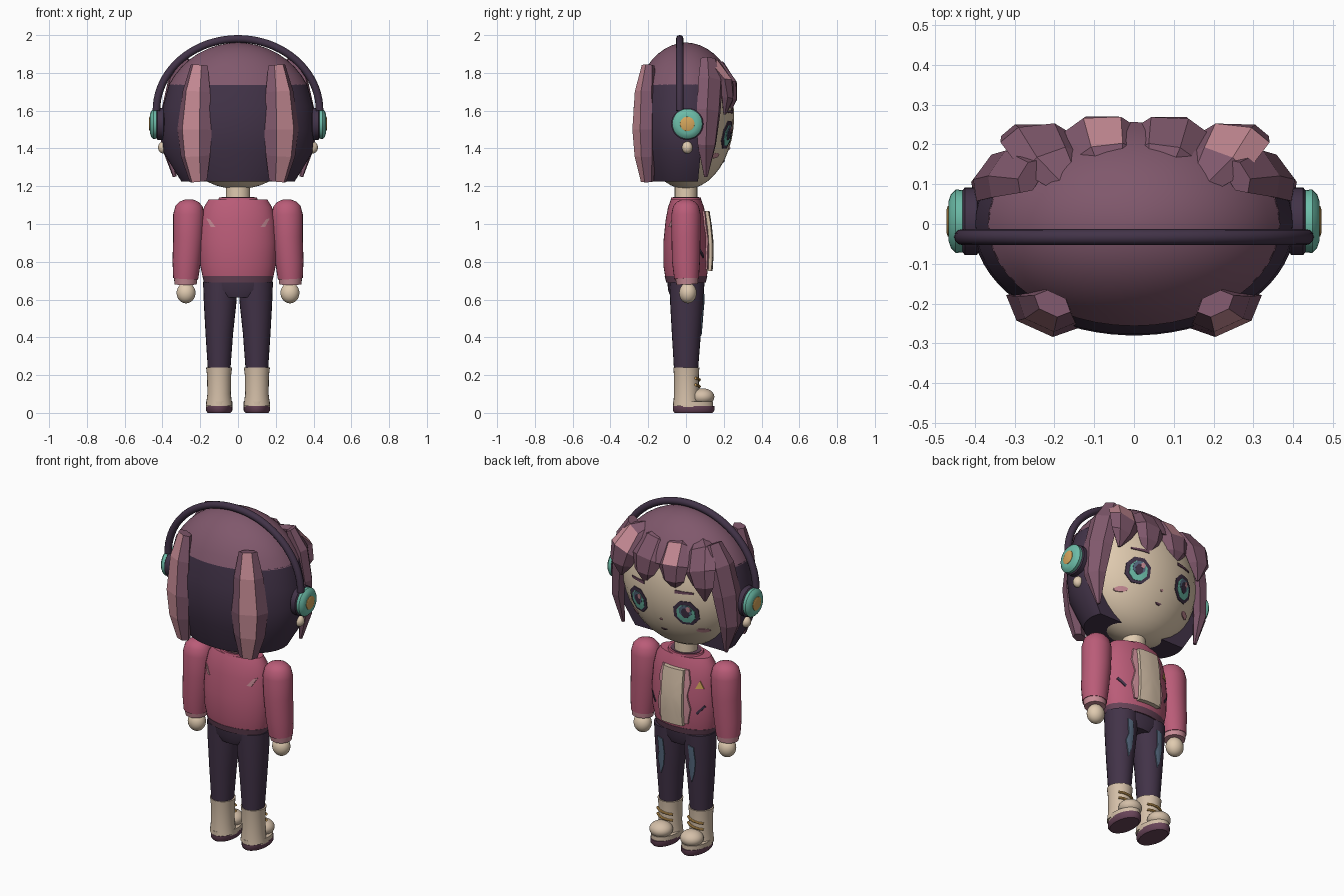
import bpy, bmesh
from math import sin, cos, pi, radians
from mathutils import Vector, Matrix
from mathutils.bvhtree import BVHTree

cube = bpy.data.objects.get("Cube")
if cube:
    bpy.data.objects.remove(cube, do_unlink=True)


def material(name, r, g, b):
    lin = [(c / 255 / 12.92) if c < 11 else ((c / 255 + 0.055) / 1.055) ** 2.4 for c in (r, g, b)]
    m = bpy.data.materials.new(name)
    m.use_nodes = True
    m.diffuse_color = (*lin, 1)
    m.node_tree.nodes["Principled BSDF"].inputs["Base Color"].default_value = (*lin, 1)
    return m


SKIN = material("skin", 224, 203, 176)
CREAM = material("cream", 212, 191, 168)
JACKET = material("jacket pink", 186, 92, 120)
MAUVE = material("hair mauve", 128, 88, 108)
DARK = material("dark plum", 66, 51, 72)
PINK = material("light pink", 200, 140, 150)
TEAL = material("teal", 108, 188, 168)
GOLD = material("gold", 214, 166, 92)
DENIM = material("denim blue", 86, 106, 128)
SOLE = material("sole plum", 104, 68, 88)


def finish(name, bm, mat, angle=40, stripe=None):
    """Make the object; faces pointing along the stripe direction turn pink."""
    bmesh.ops.recalc_face_normals(bm, faces=bm.faces)
    if stripe:
        way = Vector(stripe).normalized()
        for f in bm.faces:
            f.normal_update()
            if len(f.verts) == 4 and f.normal.dot(way) > 0.87:
                f.material_index = 1
    me = bpy.data.meshes.new(name)
    bm.to_mesh(me)
    bm.free()
    me.materials.append(mat)
    if stripe:
        me.materials.append(PINK)
    if angle:
        me.polygons.foreach_set("use_smooth", [True] * len(me.polygons))
        me.set_sharp_from_angle(angle=radians(angle))
    ob = bpy.data.objects.new(name, me)
    bpy.context.scene.collection.objects.link(ob)
    return ob


def sweep(name, mat, path, n=24, side=(1, 0, 0), arc=None, angle=40, stripe=None):
    """Skin elliptical rings (x, y, z, half width, half depth) along a path."""
    bm = bmesh.new()
    pts = [Vector(p[:3]) for p in path]
    rings = []
    for i, p in enumerate(path):
        t = (pts[min(i + 1, len(pts) - 1)] - pts[max(i - 1, 0)]).normalized()
        nor = t.cross(Vector(side)).normalized()
        sid = nor.cross(t)
        start, end = arc or (0, 2 * pi * (n - 1) / n)
        angles = [start + (end - start) * k / (n - 1) for k in range(n)]
        rings.append([bm.verts.new(pts[i] + sid * p[3] * cos(a) + nor * p[4] * sin(a)) for a in angles])
    for a, b in zip(rings, rings[1:]):
        for k in range(n):
            j = (k + 1) % n
            bm.faces.new((a[k], a[j], b[j], b[k]))
    bm.faces.new(rings[0])
    bm.faces.new(rings[-1])
    return finish(name, bm, mat, angle, stripe)


def ball(name, mat, centre, radii):
    bm = bmesh.new()
    mtx = Matrix.Translation(centre) @ Matrix.Diagonal((*radii, 1))
    bmesh.ops.create_uvsphere(bm, u_segments=32, v_segments=20, radius=1, matrix=mtx)
    return finish(name, bm, mat)


def oval(cx, cz, rx, rz, n=8):
    return [(cx + rx * cos(2 * pi * (k + 0.5) / n), cz + rz * sin(2 * pi * (k + 0.5) / n)) for k in range(n)]


def plate(name, mat, target, outline, lift=0.005, front=1, cuts=3):
    """Lay a thin plate with the given x, z outline on a part's surface."""
    me = target.data
    tree = BVHTree.FromPolygons([v.co for v in me.vertices], [p.vertices[:] for p in me.polygons])
    pts = []
    for a, b in zip(outline, outline[1:] + outline[:1]):
        pts += [Vector(a).lerp(Vector(b), k / cuts) for k in range(cuts)]
    mid = sum(pts, Vector((0, 0))) / len(pts)
    bm = bmesh.new()

    def drop(p, up):
        hit = tree.ray_cast(Vector((p.x, 2 * front, p.y)), Vector((0, -front, 0)))[0]
        return bm.verts.new((p.x, (hit.y if hit else 0) + up * front, p.y))

    core = drop(mid, lift)
    rings = [[drop(mid.lerp(p, f), up) for p in pts] for f, up in ((0.5, lift), (1, lift), (1, -0.002))]
    for k in range(len(pts)):
        j = (k + 1) % len(pts)
        bm.faces.new((core, rings[0][k], rings[0][j]))
        for a, b in zip(rings, rings[1:]):
            bm.faces.new((a[k], a[j], b[j], b[k]))
    return finish(name, bm, mat)


# Head, neck and hair shells
head = ball("head", SKIN, (0, 0, 1.57), (0.375, 0.255, 0.385))
sweep("neck", SKIN, [(0, 0, 1.1, 0.064, 0.06), (0, 0, 1.24, 0.064, 0.06)])
dome = [radians(a) for a in (26.8, 35, 43, 51, 59, 67, 75, 82, 87, 89.5)]
sweep("hair_crown", MAUVE, [(0, 0, 1.55 + 0.41 * sin(a), 0.412 * cos(a), 0.287 * cos(a)) for a in dome], n=48)
sweep("hair_back", DARK, [(0, 0, 1.225, 0.3, 0.215), (0, 0, 1.38, 0.395, 0.265), (0, 0, 1.5, 0.405, 0.28),
                          (0, 0, 1.62, 0.398, 0.277), (0, 0, 1.74, 0.365, 0.253)],
      n=40, arc=(pi - 0.3, 2 * pi + 0.3))

# Fringe locks fan out over the forehead
for i, (x, tip, stripe) in enumerate(((-0.245, 1.57, None), (-0.08, 1.6, (-0.1, 0.7, 0.7)),
                                      (0.09, 1.58, None), (0.25, 1.58, (0.3, 0.7, 0.7)))):
    y = 0.235 - abs(x) * 0.12
    sweep(f"fringe_lock_{i + 1}", MAUVE,
          [(x * 0.65, 0.1, 1.86, 0.04, 0.02), (x * 0.85, y - 0.05, 1.83, 0.08, 0.04),
           (x, y + 0.01, 1.74, 0.095, 0.04), (x * 1.08, y + 0.015, 1.66, 0.07, 0.034),
           (x * 1.1, y, tip, 0.008, 0.008)], n=6, angle=0, stripe=stripe)

# Face: eyes, brows, cheeks, nose and mouth
plate("nose", PINK, head, oval(0, 1.4, 0.008, 0.006), 0.006)
plate("mouth", SOLE, head, [(-0.02, 1.335), (0.02, 1.335), (0.01, 1.325), (-0.01, 1.325)])

# Jacket and shirt
torso = sweep("jacket_body", JACKET,
              [(0, 0, 0.71, 0.185, 0.108), (0, 0, 0.78, 0.2, 0.12), (0, 0, 0.9, 0.206, 0.12),
               (0, 0, 1.02, 0.197, 0.108), (0, 0, 1.09, 0.18, 0.095), (0, 0, 1.13, 0.155, 0.08)], n=40)
sweep("jacket_hem", SOLE, [(0, 0, 0.69, 0.18, 0.105), (0, 0, 0.725, 0.189, 0.113)], n=40)
sweep("jacket_collar", JACKET, [(0, 0, 1.115, 0.11, 0.085), (0, 0, 1.14, 0.1, 0.078)], n=32)
sweep("collar_lining", SOLE, [(0, 0, 1.12, 0.088, 0.068), (0, 0, 1.143, 0.088, 0.068)], n=32)
plate("shirt_panel", CREAM, torso, [(-0.07, 0.75), (0.07, 0.75), (0.065, 1.07), (-0.065, 1.07)], 0.026, cuts=6)
plate("chest_triangle", GOLD, torso, [(-0.165, 0.97), (-0.125, 0.97), (-0.145, 1.015)])
sweep("pelvis", DARK, [(0, 0, 0.61, 0.12, 0.08), (0, 0, 0.65, 0.178, 0.095), (0, 0, 0.71, 0.184, 0.1)], n=32)

# Headphone band
sweep("headphone_band", DARK,
      [(0.432 * cos(a), -0.033, 1.6 + 0.38 * sin(a), 0.02, 0.02) for a in [pi * k / 40 for k in range(41)]],
      n=12, side=(0, 1, 0))

# Everything that is mirrored
for s, label in ((1, "left"), (-1, "right")):
    sweep(f"{label}_back_lock", MAUVE,
          [(s * 0.205, -0.2, 1.84, 0.05, 0.03), (s * 0.22, -0.215, 1.7, 0.08, 0.05),
           (s * 0.23, -0.22, 1.5, 0.1, 0.055), (s * 0.225, -0.215, 1.36, 0.085, 0.05),
           (s * 0.21, -0.205, 1.225, 0.05, 0.03)],
          n=6, side=(1, s * 0.45, 0), angle=0, stripe=(s * 0.41, -0.91, 0))
    sweep(f"{label}_side_lock", MAUVE,
          [(s * 0.26, 0.12, 1.87, 0.05, 0.03), (s * 0.315, 0.13, 1.76, 0.078, 0.045),
           (s * 0.35, 0.12, 1.6, 0.078, 0.045), (s * 0.365, 0.11, 1.42, 0.06, 0.038),
           (s * 0.335, 0.105, 1.25, 0.01, 0.01)], n=6, side=(-s * 0.6, 0.8, 0), angle=0)

    ex = s * 0.155
    plate(f"{label}_eye_outline", DARK, head, oval(ex, 1.472, 0.072, 0.078), 0.004)
    plate(f"{label}_eye_iris", TEAL, head, oval(ex, 1.468, 0.052, 0.058), 0.006)
    plate(f"{label}_eye_shade", DENIM, head, oval(ex, 1.485, 0.036, 0.038), 0.0075)
    plate(f"{label}_pupil", DARK, head, oval(ex, 1.475, 0.022, 0.032), 0.0085)
    plate(f"{label}_eye_glint", PINK, head, oval(ex - 0.018, 1.5, 0.013, 0.018, 6), 0.0095)
    plate(f"{label}_brow", SOLE, head, [(s * 0.1, 1.585), (s * 0.2, 1.59), (s * 0.2, 1.6), (s * 0.1, 1.603)])
    plate(f"{label}_cheek", PINK, head, oval(s * 0.22, 1.362, 0.032, 0.014, 10))

    cup = (("cushion", DARK, ((0.385, 0.07), (0.395, 0.085), (0.425, 0.085), (0.437, 0.07))),
           ("shell", TEAL, ((0.43, 0.078), (0.448, 0.08), (0.46, 0.068), (0.466, 0.05))),
           ("badge", GOLD, ((0.455, 0.04), (0.468, 0.038), (0.471, 0.03))))
    for part, mat, rings in cup:
        sweep(f"{label}_headphone_{part}", mat, [(s * x, 0.007, 1.53, r, r) for x, r in rings],
              n=28, side=(0, 1, 0))
    ball(f"{label}_earring", SKIN, (s * 0.395, 0.007, 1.405), (0.028, 0.028, 0.032))

    # Jacket details
    plate(f"{label}_lapel", PINK, torso,
          [(s * 0.07, 0.76), (s * 0.09, 0.76), (s * 0.105, 0.85), (s * 0.085, 0.93),
           (s * 0.1, 1.0), (s * 0.085, 1.07), (s * 0.065, 1.07)], 0.0095)
    plate(f"{label}_chest_slash", DARK, torso,
          [(s * 0.13, 0.83), (s * 0.137, 0.82), (s * 0.175, 0.865), (s * 0.168, 0.875)])
    plate(f"{label}_back_mark", PINK, torso,
          [(s * 0.12, 0.985), (s * 0.145, 0.985), (s * 0.168, 1.03), (s * 0.15, 1.025)], front=-1)

    # Arms
    sweep(f"{label}_sleeve", JACKET,
          [(s * 0.258, 0, 1.13, 0.02, 0.02), (s * 0.258, 0, 1.118, 0.05, 0.048), (s * 0.259, 0, 1.095, 0.072, 0.068),
           (s * 0.26, 0, 1.05, 0.083, 0.078), (s * 0.263, 0, 0.93, 0.08, 0.077),
           (s * 0.272, 0, 0.8, 0.075, 0.074), (s * 0.277, 0.003, 0.71, 0.066, 0.065)])
    sweep(f"{label}_cuff", PINK, [(s * 0.277, 0.004, 0.725, 0.064, 0.063), (s * 0.277, 0.006, 0.68, 0.058, 0.056)])
    ball(f"{label}_hand", SKIN, (s * 0.275, 0.01, 0.635), (0.05, 0.046, 0.055))

    # Legs and torn knees
    cx = s * 0.1
    leg = sweep(f"{label}_leg", DARK,
                [(s * 0.093, 0.005, 0.69, 0.092, 0.092), (s * 0.095, 0.004, 0.58, 0.086, 0.088),
                 (s * 0.099, 0.002, 0.42, 0.073, 0.077), (cx, 0, 0.22, 0.059, 0.063)])
    plate(f"{label}_leg_tear", DENIM, leg,
          [(cx - 0.015, 0.62), (cx + 0.02, 0.63), (cx + 0.012, 0.54), (cx + 0.025, 0.5),
           (cx + 0.005, 0.41), (cx - 0.012, 0.46), (cx - 0.022, 0.53)])

    # Boots
    sweep(f"{label}_boot_shaft", CREAM,
          [(cx, 0.002, 0.04, 0.07, 0.07), (cx, 0.002, 0.1, 0.062, 0.065),
           (cx, 0.002, 0.2, 0.064, 0.066), (cx, 0.002, 0.24, 0.069, 0.069)])
    sweep(f"{label}_boot_welt", CREAM, [(cx, 0.038, 0.03, 0.07, 0.106), (cx, 0.038, 0.06, 0.07, 0.106)], n=32)
    ball(f"{label}_boot_toe", CREAM, (cx, 0.088, 0.085), (0.064, 0.062, 0.045))
    sweep(f"{label}_boot_sole", SOLE,
          [(cx, 0.04, 0, 0.06, 0.1), (cx, 0.04, 0.012, 0.07, 0.11), (cx, 0.04, 0.036, 0.07, 0.11)], n=32)
    for k, z in enumerate((0.175, 0.14)):
        sweep(f"{label}_boot_lace_{k + 1}", GOLD,
              [(cx + 0.07 * sin(a), 0.002 + 0.07 * cos(a), z + 0.012 * sin(a), 0.007, 0.007)
               for a in (-0.8, -0.4, 0, 0.4, 0.8)], n=8, side=(0, 0, 1))
